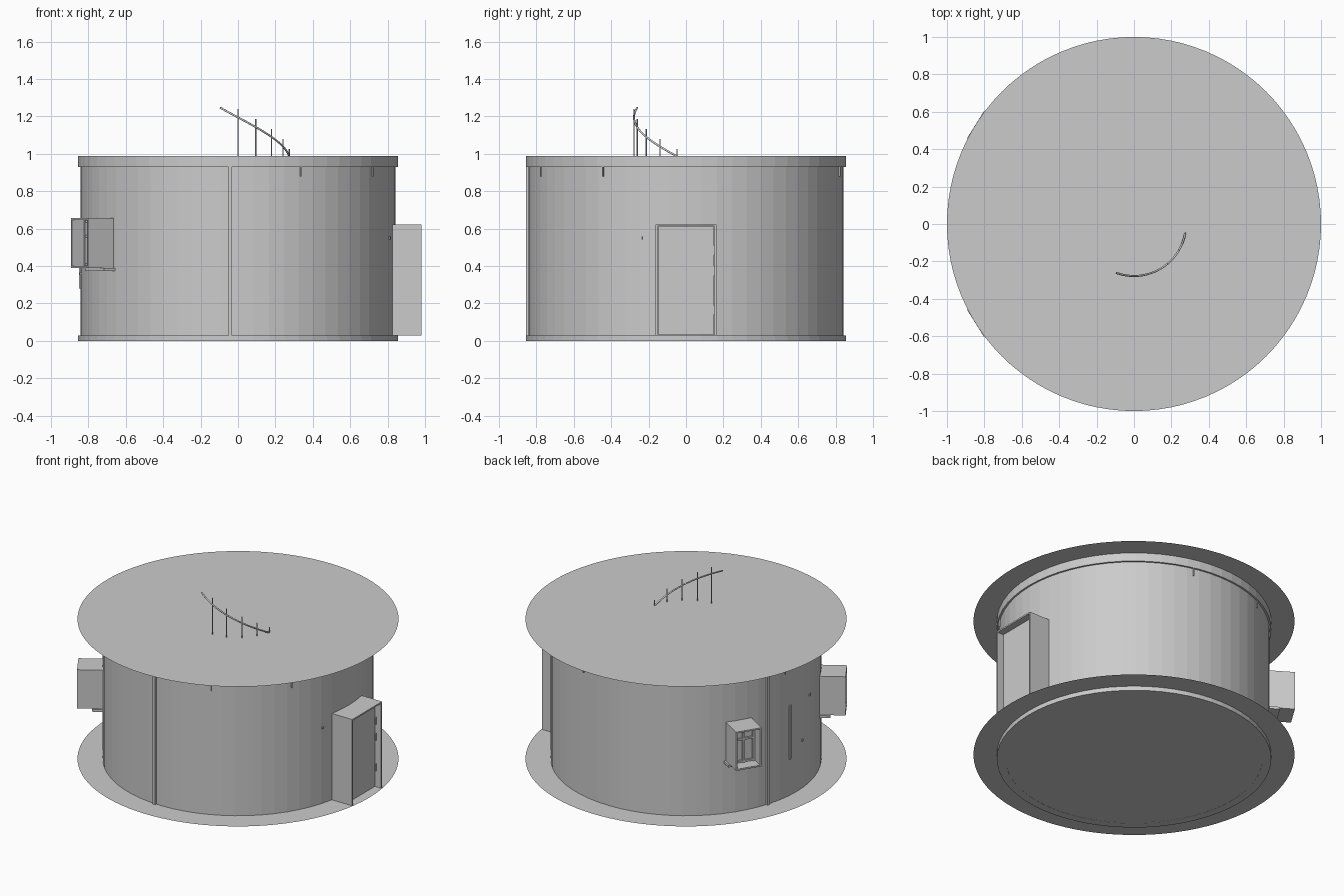
import bpy, bmesh, math
from math import sin, cos, radians, pi
from mathutils import Matrix, Vector

if "Cube" in bpy.data.objects:
    bpy.data.objects.remove(bpy.data.objects["Cube"])

SEG = 64


def finish(name, bm):
    bmesh.ops.recalc_face_normals(bm, faces=bm.faces[:])
    me = bpy.data.meshes.new(name)
    bm.to_mesh(me)
    bm.free()
    ob = bpy.data.objects.new(name, me)
    bpy.context.collection.objects.link(ob)
    return ob


def boxes(name, specs, ang=0):
    """Boxes given as (r0, r1, t0, t1, z0, z1): radial, tangential, height, turned by ang."""
    bm = bmesh.new()
    rot = Matrix.Rotation(radians(ang), 4, 'Z')
    for r0, r1, t0, t1, z0, z1 in specs:
        m = (rot @ Matrix.Translation(((r0 + r1) / 2, (t0 + t1) / 2, (z0 + z1) / 2))
             @ Matrix.Diagonal((r1 - r0, t1 - t0, z1 - z0, 1)))
        bmesh.ops.create_cube(bm, size=1, matrix=m)
    return finish(name, bm)


def tube(name, r_in, r_out, z0, z1):
    bm = bmesh.new()
    prof = [(r_in, z0), (r_out, z0), (r_out, z1), (r_in, z1)]
    rings = [[bm.verts.new((r * cos(2 * pi * i / SEG), r * sin(2 * pi * i / SEG), z))
              for r, z in prof] for i in range(SEG)]
    for i in range(SEG):
        a, b = rings[i], rings[(i + 1) % SEG]
        for k in range(4):
            bm.faces.new((a[k], b[k], b[(k + 1) % 4], a[(k + 1) % 4]))
    return finish(name, bm)


def disc(name, r, z):
    bm = bmesh.new()
    bmesh.ops.create_circle(bm, cap_ends=True, segments=96, radius=r,
                            matrix=Matrix.Translation((0, 0, z)))
    return finish(name, bm)


def rod(bm, x, y, z0, z1, r, seg=8):
    bmesh.ops.create_cone(bm, cap_ends=True, segments=seg, radius1=r, radius2=r, depth=z1 - z0,
                          matrix=Matrix.Translation((x, y, (z0 + z1) / 2)))


# Round wall, trim rings and the wide floor sheets
tube("wall", 0.80, 0.843, 0.0, 0.985)
tube("base_ring", 0.80, 0.855, 0.0, 0.03)
tube("top_ring", 0.80, 0.855, 0.93, 0.988)
disc("base_cap", 0.85, 0.001)
disc("lower_floor", 1.0, 0.03)
disc("upper_floor", 1.0, 0.99)

# Upright pipes on the wall
for i, a in enumerate((267.2, 162)):
    boxes(f"wall_pipe_{i}", [(0.83, 0.855, -0.01, 0.01, 0.03, 0.93)], a)

# Small hanging tabs under the top ring
for i, a in enumerate((-66.6, -31.6, 76, 115, 172)):
    boxes(f"top_tab_{i}", [(0.83, 0.85, -0.003, 0.003, 0.88, 0.93)], a)

# Slim wall bar and fixings
boxes("wall_bar", [(0.83, 0.852, -0.006, 0.006, 0.28, 0.65)], 175)
for i, (a, z) in enumerate(((184, 0.36), (191, 0.63), (-16.5, 0.55))):
    boxes(f"wall_fixing_{i}", [(0.83, 0.85, -0.007, 0.007, z - 0.007, z + 0.007)], a)


def housing(r0, r1, w, z0, z1, t):
    """Open-ended box frame: two jambs and a head."""
    return [(r0, r1, -w, -w + t, z0, z1), (r0, r1, w - t, w, z0, z1),
            (r0, r1, -w + t, w - t, z1 - t, z1)]


# Door with deep frame
boxes("door_frame", housing(0.80, 0.982, 0.162, 0.03, 0.623, 0.01))
boxes("door_panel", [(0.91, 0.937, -0.150, 0.150, 0.033, 0.611)])
boxes("door_hinges", [(0.93, 0.945, 0.142, 0.152, z, z + 0.05) for z in (0.14, 0.35, 0.46)])

# Two windows, mirrored front to back
for side, a in (("front", 212), ("back", 148)):
    w, z0, z1, t = 0.085, 0.39, 0.656, 0.01
    boxes(f"{side}_window_frame",
          housing(0.80, 1.0, w, z0, z1, t) + [(0.80, 1.0, -w + t, w - t, z0, z0 + t)], a)
    boxes(f"{side}_window_pane", [(0.90, 0.91, -w + t, w - t, z0 + t, z1 - t)], a)
    bars = [(0.90, 0.925, s - 0.006, s + 0.006, z0 + t, z1 - t) for s in (-0.068, 0, 0.068)]
    bars += [(0.90, 0.922, -w + t, w - t, z - 0.006, z + 0.006) for z in (0.408, 0.56, 0.638)]
    boxes(f"{side}_window_bars", bars, a)
    boxes(f"{side}_window_sill", [(0.80, 0.905, -0.097, 0.097, 0.375, 0.391)], a)

# Spiral stair: centre pole, treads and posts, 20 degrees per step
R, RISE, STEPS = 0.278, 0.0535, 18
bm = bmesh.new()
rod(bm, 0, 0, 0.03, 0.985, 0.02, 12)
finish("stair_pole", bm)

bm_t, bm_p = bmesh.new(), bmesh.new()
for i in range(STEPS):
    a = radians(-90 + 20 * i)
    top = 1.24 - RISE * i
    z = top - 0.255
    rod(bm_p, R * cos(a), R * sin(a), max(z, 0.03), top, 0.0035)
    if z < 0.04:
        continue
    pts = [(0.02, -10), (0.29, -10), (0.29, 0), (0.29, 10), (0.02, 10)]
    f = bm_t.faces.new([bm_t.verts.new((r * cos(a + radians(d)), r * sin(a + radians(d)), z))
                        for r, d in pts])
    ext = bmesh.ops.extrude_face_region(bm_t, geom=[f])
    bmesh.ops.translate(bm_t, vec=Vector((0, 0, -0.012)),
                        verts=[v for v in ext["geom"] if isinstance(v, bmesh.types.BMVert)])
finish("stair_treads", bm_t)
finish("rail_posts", bm_p)

# Helical handrail rising through the upper floor
cu = bpy.data.curves.new("handrail", 'CURVE')
cu.dimensions = '3D'
cu.bevel_depth = 0.0055
cu.bevel_resolution = 1
cu.use_fill_caps = True
sp = cu.splines.new('POLY')
N = 70
sp.points.add(N)
for i in range(N + 1):
    d = -110 + 5 * i
    z = 1.247 - 0.0026 * (d + 110)
    sp.points[i].co = (R * cos(radians(d)), R * sin(radians(d)), z, 1)
bpy.context.collection.objects.link(bpy.data.objects.new("handrail", cu))
